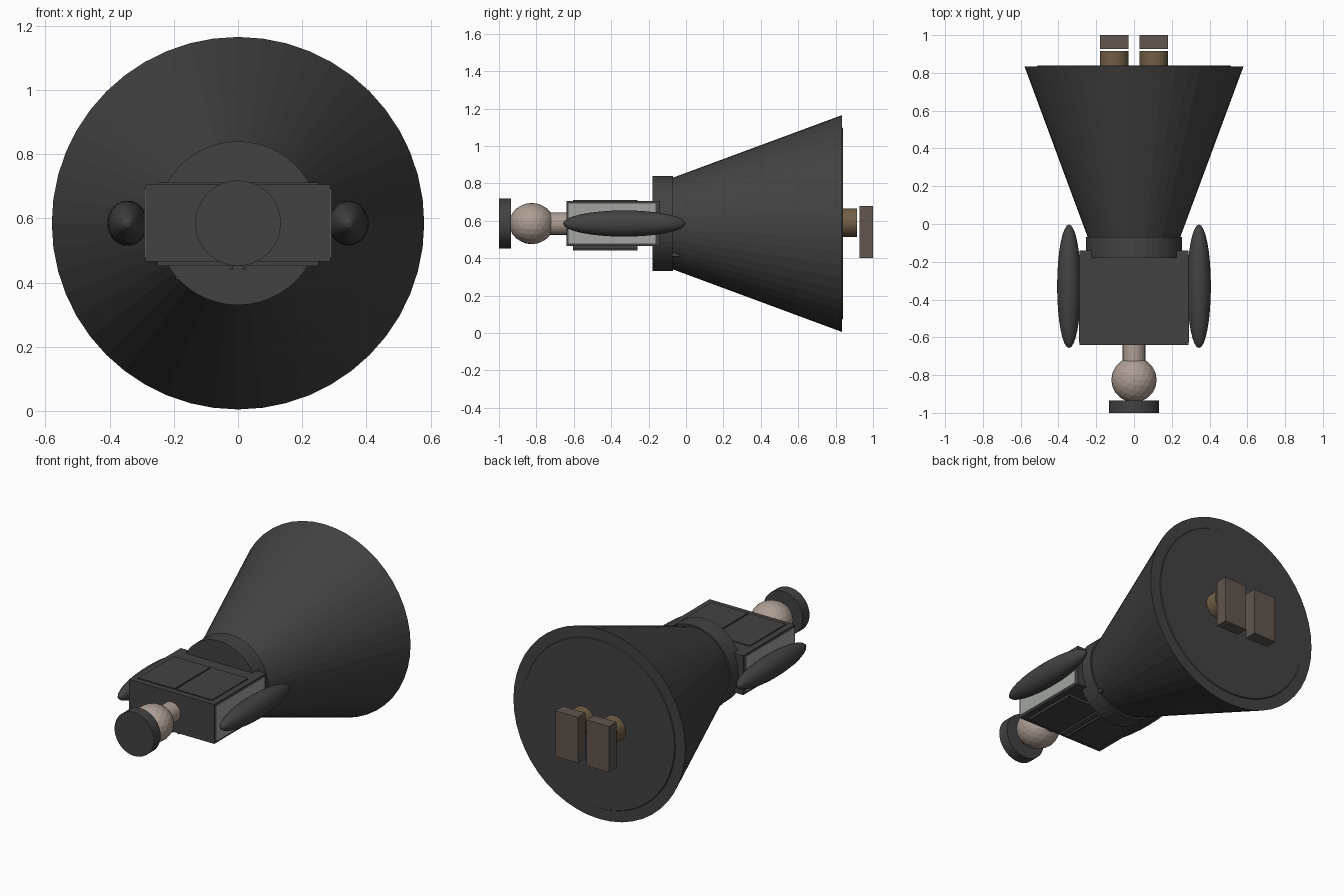
import bpy, math

if "Cube" in bpy.data.objects:
    bpy.data.objects.remove(bpy.data.objects["Cube"])

CZ = 0.585  # height of the figure's long axis


def material(name, rgb):
    m = bpy.data.materials.new(name)
    m.diffuse_color = (*rgb, 1)
    m.use_nodes = True
    m.node_tree.nodes["Principled BSDF"].inputs["Base Color"].default_value = m.diffuse_color
    return m


DARK = material("dark_cloth", (0.055, 0.055, 0.055))
SKIN = material("skin", (0.42, 0.34, 0.29))
PALE = material("pale_lining", (0.36, 0.38, 0.35))
BROWN = material("brown_legs", (0.17, 0.115, 0.06))
SHOE = material("shoe_brown", (0.12, 0.092, 0.075))


def finish(name, mat):
    o = bpy.context.object
    o.name = name
    o.data.materials.append(mat)
    return o


def box(name, x, y, z, mat):
    bpy.ops.mesh.primitive_cube_add(size=1, location=[sum(r) / 2 for r in (x, y, z)])
    bpy.context.object.scale = [r[1] - r[0] for r in (x, y, z)]
    return finish(name, mat)


def tube(name, r0, r1, y0, y1, mat, sides=48, x=0, z=CZ):
    # frustum along y: radius r0 at y0, r1 at y1
    bpy.ops.mesh.primitive_cone_add(vertices=sides, radius1=r0, radius2=r1, depth=y1 - y0,
                                    location=(x, (y0 + y1) / 2, z),
                                    rotation=(-math.pi / 2, 0, 0))
    o = finish(name, mat)
    bpy.ops.object.shade_smooth_by_angle(angle=math.radians(5))
    return o


# head, neck and flat cap
tube("cap", 0.133, 0.133, -1.0, -0.935, DARK)
bpy.ops.mesh.primitive_ico_sphere_add(subdivisions=3, radius=0.12, location=(0, -0.825, CZ))
bpy.context.object.scale = (1, 1, 0.92)
finish("head", SKIN)
tube("neck", 0.06, 0.06, -0.74, -0.62, SKIN, 24)

# torso
box("torso", (-0.288, 0.288), (-0.64, -0.14), (0.465, 0.705), DARK)

# waistband and skirt with its closed hem
tube("waistband", 0.255, 0.255, -0.18, -0.07, DARK)
tube("skirt", 0.245, 0.58, -0.07, 0.835, DARK)
tube("hem_disc", 0.52, 0.51, 0.825, 0.84, DARK)
box("waist_plate", (-0.195, 0.195), (-0.075, -0.035), (0.41, 0.43), DARK)

# mirrored parts
for side, s in (("left", -1), ("right", 1)):
    def span(a, b):
        return tuple(sorted((s * a, s * b)))

    box(side + "_upper_panel", span(0.004, 0.25), (-0.605, -0.26), (0.70, 0.711), DARK)
    box(side + "_lower_panel", span(0.004, 0.25), (-0.605, -0.26), (0.451, 0.47), DARK)
    box(side + "_ribbon", span(0.016, 0.025), (-0.605, -0.26), (0.44, 0.455), DARK)
    box(side + "_side_panel", span(0.28, 0.291), (-0.628, -0.162), (0.478, 0.692), PALE)

    # arm
    bpy.ops.mesh.primitive_uv_sphere_add(segments=32, ring_count=16, radius=1,
                                         location=(s * 0.344, -0.33, CZ),
                                         rotation=(math.pi / 2, 0, 0))
    bpy.context.object.scale = (0.063, 0.07, 0.327)
    finish(side + "_arm", DARK)

    # leg and foot
    tube(side + "_leg", 0.076, 0.076, 0.80, 0.915, BROWN, 32, s * 0.105, 0.59)
    box(side + "_foot", span(0.03, 0.18), (0.927, 1.0), (0.40, 0.68), SHOE)
